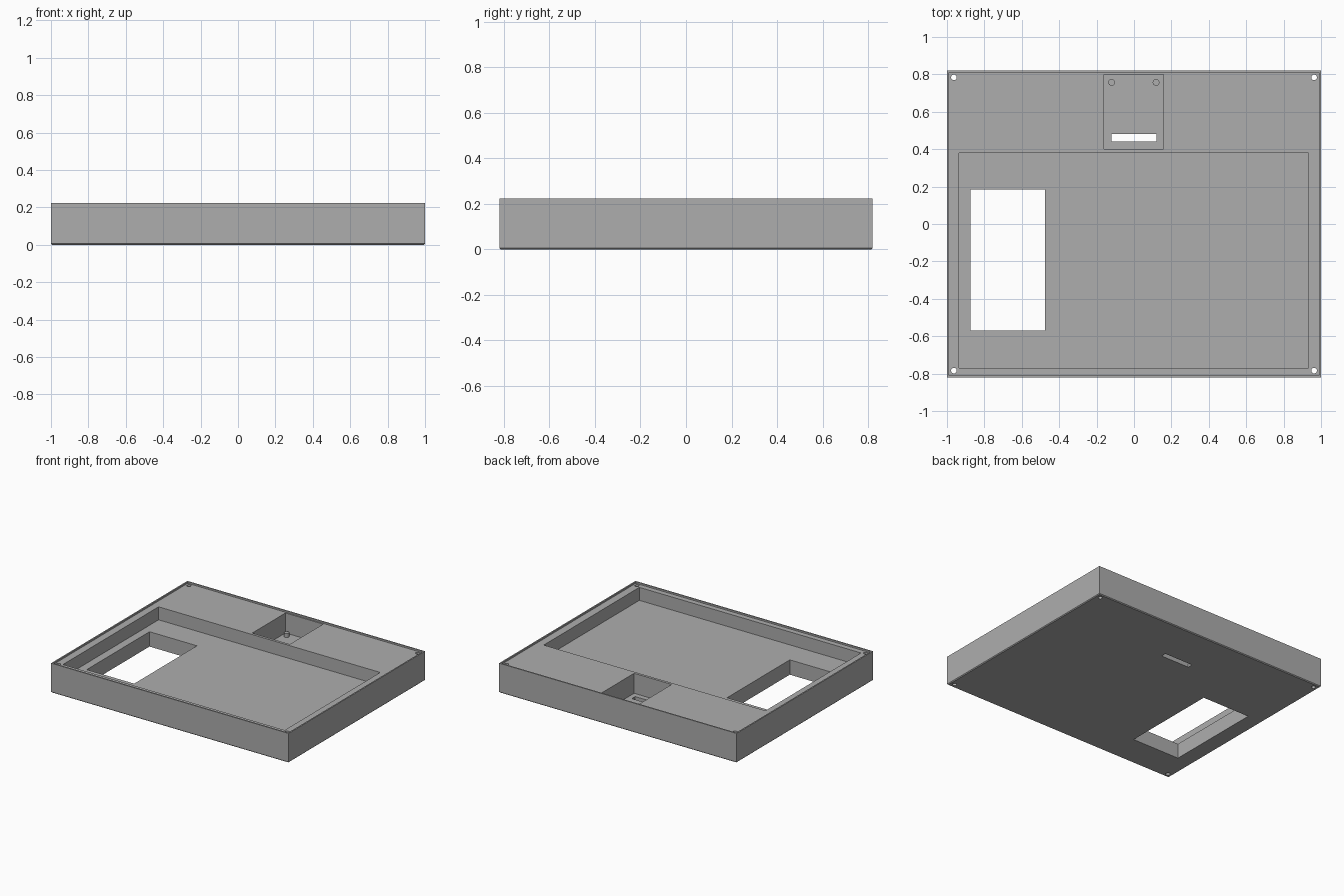
import bpy
import bmesh
from mathutils import Matrix, Vector

old = bpy.data.objects.get("Cube")
if old:
    bpy.data.objects.remove(old, do_unlink=True)

HX, HY, TOP = 1.0, 0.82, 0.224   # half width, half depth, height
DECK, FLOOR, WELL = 0.212, 0.113, 0.06
OVER, UNDER = TOP + 0.1, -0.1    # cutters run past the surfaces

grey = bpy.data.materials.new("plain grey")
grey.use_nodes = True
grey.diffuse_color = (0.42, 0.42, 0.42, 1)
grey.node_tree.nodes["Principled BSDF"].inputs["Base Color"].default_value = (0.42, 0.42, 0.42, 1)


def finish(name, bm):
    mesh = bpy.data.meshes.new(name)
    bm.to_mesh(mesh)
    bm.free()
    mesh.materials.append(grey)
    obj = bpy.data.objects.new(name, mesh)
    bpy.context.collection.objects.link(obj)
    return obj


def box(name, x0, x1, y0, y1, z0, z1):
    bm = bmesh.new()
    size = Matrix.Diagonal((x1 - x0, y1 - y0, z1 - z0, 1))
    middle = Vector((x0 + x1, y0 + y1, z0 + z1)) / 2
    bmesh.ops.create_cube(bm, size=1, matrix=Matrix.Translation(middle) @ size)
    return finish(name, bm)


def cylinder(name, x, y, z0, z1, r):
    bm = bmesh.new()
    bmesh.ops.create_cone(bm, cap_ends=True, segments=24, radius1=r, radius2=r,
                          depth=z1 - z0, matrix=Matrix.Translation((x, y, (z0 + z1) / 2)))
    return finish(name, bm)


def cut(target, cutter):
    mod = target.modifiers.new("cut", 'BOOLEAN')
    mod.operation = 'DIFFERENCE'
    mod.solver = 'EXACT'
    mod.object = cutter
    bpy.context.view_layer.objects.active = target
    bpy.ops.object.modifier_apply(modifier=mod.name)
    bpy.data.objects.remove(cutter, do_unlink=True)


# Tray body with a fine chamfer round the underside
tray = box("tray_body", -HX, HX, -HY, HY, 0, TOP)
bm = bmesh.new()
bm.from_mesh(tray.data)
low = [e for e in bm.edges if all(v.co.z < 0.01 for v in e.verts)]
bmesh.ops.bevel(bm, geom=low, offset=0.006, segments=1, affect='EDGES')
bm.to_mesh(tray.data)
bm.free()

# Thin rim, main pocket, window, small well and its slot
cut(tray, box("rim_cutter", -HX + 0.01, HX - 0.01, -HY + 0.01, HY - 0.01, DECK, OVER))
cut(tray, box("pocket_cutter", -0.935, 0.932, -0.77, 0.38, FLOOR, OVER))
cut(tray, box("window_cutter", -0.875, -0.475, -0.57, 0.185, UNDER, OVER))
cut(tray, box("well_cutter", -0.16, 0.157, 0.4, 0.8, WELL, OVER))
cut(tray, box("slot_cutter", -0.12, 0.12, 0.44, 0.48, UNDER, OVER))

# Corner screw holes
for sx in (-1, 1):
    for sy in (-1, 1):
        cut(tray, cylinder("screw_cutter", sx * 0.963, sy * 0.784, UNDER, OVER, 0.015))

# Pegs on the floor of the well
for side, x in (("right", -0.12), ("left", 0.118)):
    cylinder(side + "_peg", x, 0.757, WELL - 0.01, WELL + 0.03, 0.018)

# Round walls smooth, all corners sharp
bpy.ops.object.select_all(action='DESELECT')
for obj in bpy.context.collection.objects:
    if obj.type == 'MESH' and (obj == tray or obj.name.endswith("_peg")):
        obj.select_set(True)
bpy.context.view_layer.objects.active = tray
bpy.ops.object.shade_smooth_by_angle()
